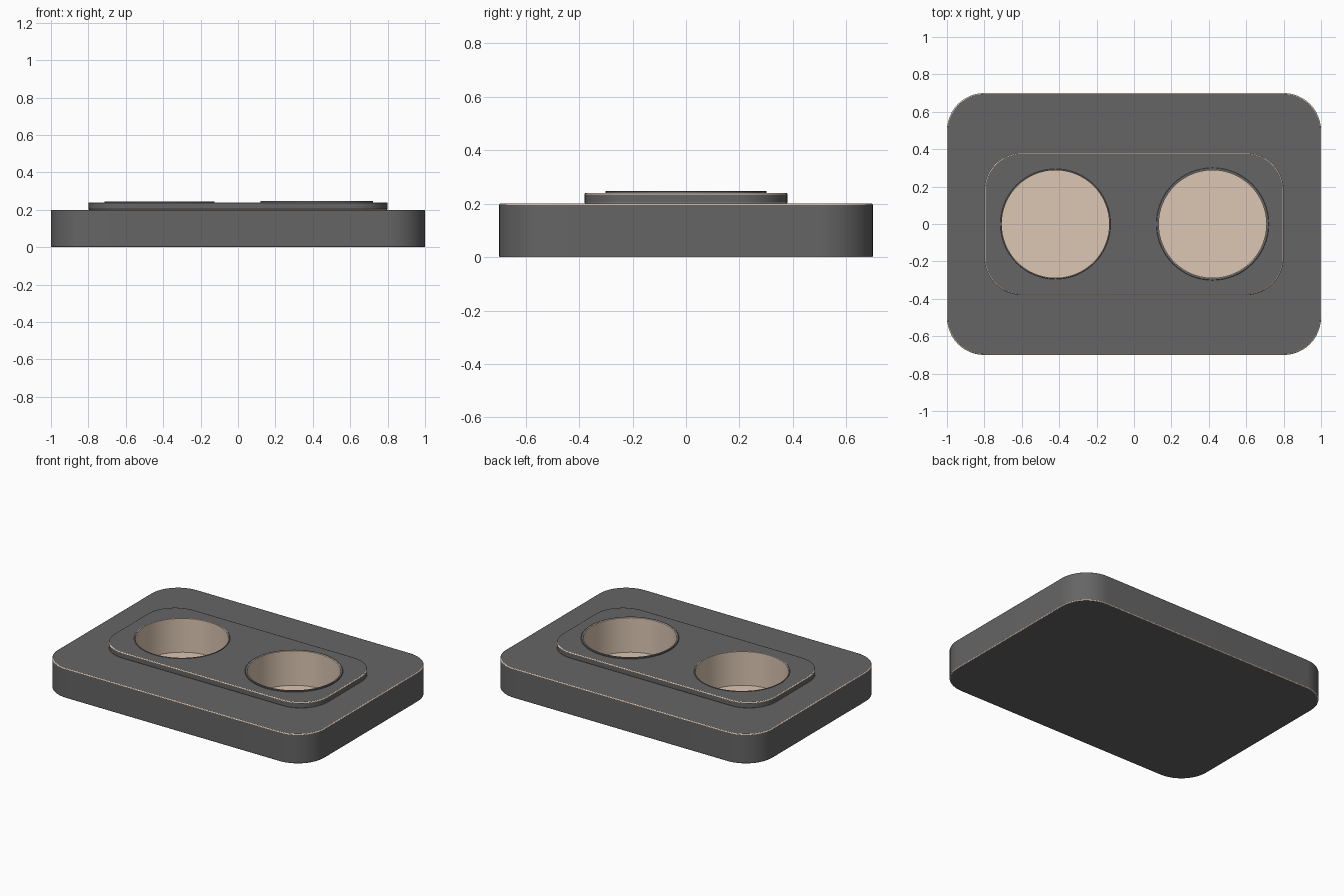
import bpy, bmesh, math

if "Cube" in bpy.data.objects:
    bpy.data.objects.remove(bpy.data.objects["Cube"])


def material(name, color):
    m = bpy.data.materials.new(name)
    m.diffuse_color = color
    m.use_nodes = True
    m.node_tree.nodes["Principled BSDF"].inputs["Base Color"].default_value = m.diffuse_color
    return m


GREY = material("dark_grey", (0.13, 0.13, 0.13, 1))
TAN = material("tan", (0.72, 0.57, 0.45, 1))
FLOOR, HOLE_X, HOLE_R = 0.012, 0.42, 0.287


def finish(name, bm):
    me = bpy.data.meshes.new(name)
    bmesh.ops.recalc_face_normals(bm, faces=bm.faces)
    bm.to_mesh(me)
    bm.free()
    ob = bpy.data.objects.new(name, me)
    bpy.context.collection.objects.link(ob)
    me.materials.append(GREY)
    me.materials.append(TAN)
    return ob


def smooth(ob):
    bpy.ops.object.select_all(action='DESELECT')
    ob.select_set(True)
    bpy.context.view_layer.objects.active = ob
    bpy.ops.object.shade_smooth_by_angle(angle=math.radians(30))


def rounded_slab(name, hx, hy, r, z0, z1, steps=12):
    """Rounded rectangle outline, extruded, with a fine tan edge bevel."""
    bm = bmesh.new()
    pts = []
    for q, (sx, sy) in enumerate([(1, 1), (-1, 1), (-1, -1), (1, -1)]):
        for i in range(steps + 1):
            a = math.pi / 2 * (q + i / steps)
            pts.append((sx * (hx - r) + r * math.cos(a), sy * (hy - r) + r * math.sin(a), z0))
    face = bm.faces.new([bm.verts.new(p) for p in pts])
    top = bmesh.ops.extrude_face_region(bm, geom=[face], use_keep_orig=True)["geom"]
    bmesh.ops.translate(bm, vec=(0, 0, z1 - z0), verts=[v for v in top if isinstance(v, bmesh.types.BMVert)])
    ob = finish(name, bm)
    bev = ob.modifiers.new("edge", 'BEVEL')
    bev.width, bev.segments, bev.material = 0.005, 2, 1
    bev.limit_method, bev.angle_limit = 'ANGLE', math.radians(40)
    return ob


def cup(name, x, outer, top):
    """Revolved recess: floor, wall and raised rim."""
    bm = bmesh.new()
    prof = [(0, FLOOR), (HOLE_R, FLOOR), (HOLE_R, top - 0.002), (HOLE_R + 0.003, top),
            (outer - 0.002, top), (outer, top - 0.002), (outer, 0.225)]
    vs = [bm.verts.new((r, 0, z)) for r, z in prof]
    es = [bm.edges.new(p) for p in zip(vs, vs[1:])]
    bmesh.ops.spin(bm, geom=vs + es, cent=(0, 0, 0), axis=(0, 0, 1), angle=math.tau, steps=64)
    bmesh.ops.remove_doubles(bm, verts=bm.verts, dist=1e-5)
    for f in bm.faces:
        c = f.calc_center_median()
        f.material_index = int(math.hypot(c.x, c.y) < HOLE_R + 0.002)
    ob = finish(name, bm)
    # floor must face up
    if min(ob.data.polygons, key=lambda p: p.center.z).normal.z < 0:
        ob.data.flip_normals()
    ob.location.x = x
    smooth(ob)


# Plate and raised step
slabs = [rounded_slab("base_plate", 1.0, 0.7, 0.2, 0, 0.2),
         rounded_slab("raised_step", 0.8, 0.38, 0.2, 0.2, 0.24)]

# Two round recesses
for side, x, outer, top in [("left", -HOLE_X, 0.295, 0.243), ("right", HOLE_X, 0.301, 0.248)]:
    bm = bmesh.new()
    bmesh.ops.create_cone(bm, cap_ends=True, segments=64, radius1=HOLE_R + 0.003,
                          radius2=HOLE_R + 0.003, depth=0.5)
    cutter = finish(side + "_cutter", bm)
    cutter.location = (x, 0, FLOOR - 0.002 + 0.25)
    cutter.hide_render = True
    cutter.display_type = 'WIRE'
    for slab in slabs:
        cut = slab.modifiers.new(side + "_hole", 'BOOLEAN')
        cut.operation, cut.solver, cut.object = 'DIFFERENCE', 'EXACT', cutter
    cup(side + "_cup", x, outer, top)

for slab in slabs:
    smooth(slab)
